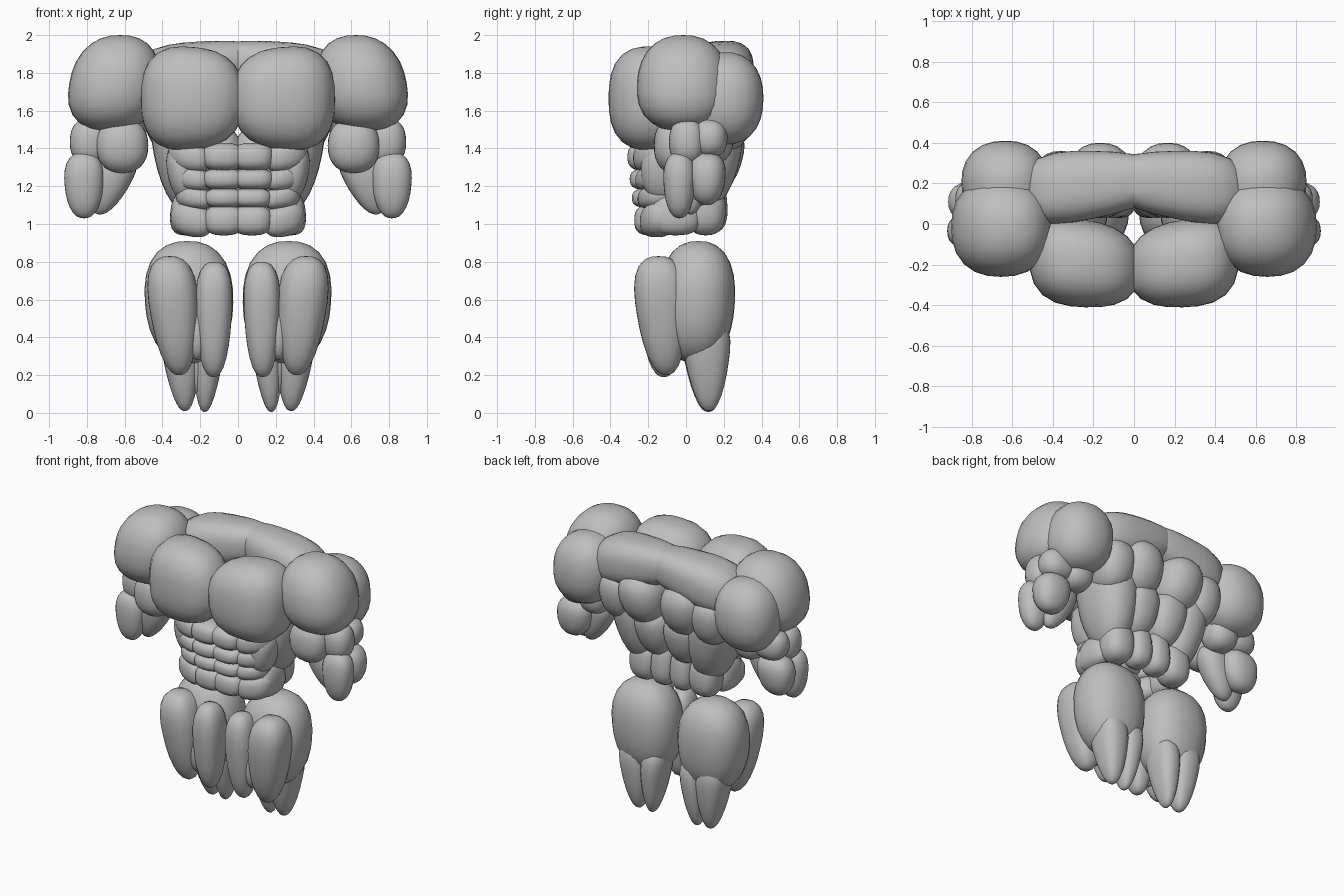
import bpy
import bmesh

cube = bpy.data.objects.get("Cube")
if cube:
    bpy.data.objects.remove(cube, do_unlink=True)

grey = bpy.data.materials.new("muscle grey")
grey.use_nodes = True
grey.diffuse_color = (0.52, 0.52, 0.52, 1)
bsdf = grey.node_tree.nodes["Principled BSDF"]
bsdf.inputs["Base Color"].default_value = grey.diffuse_color
bsdf.inputs["Roughness"].default_value = 0.7


def muscle(name, xs, ys, zs, power=2.4, taper=0.0, lean=(0, 0), axis=2):
    """Rounded blob fitted to a box, tapered and leaned along one axis, mirrored in x."""
    bm = bmesh.new()
    bmesh.ops.create_uvsphere(bm, u_segments=24, v_segments=14, radius=1)
    a, b = [i for i in range(3) if i != axis]
    for v in bm.verts:
        p = v.co / sum(abs(c) ** power for c in v.co) ** (1 / power)
        t = p[axis]
        p[a] = p[a] * (1 + taper * t) + lean[0] * t
        p[b] = p[b] * (1 + taper * t) + lean[1] * t
        v.co = p
    # Fit the shape to the wanted extents
    for i, (lo, hi) in enumerate((xs, ys, zs)):
        vals = [v.co[i] for v in bm.verts]
        low, span = min(vals), max(vals) - min(vals)
        for v in bm.verts:
            v.co[i] = lo + (v.co[i] - low) / span * (hi - lo)
    for f in bm.faces:
        f.smooth = True
    mesh = bpy.data.meshes.new(name)
    bm.to_mesh(mesh)
    bm.free()
    mesh.materials.append(grey)
    obj = bpy.data.objects.new(name, mesh)
    bpy.context.collection.objects.link(obj)
    # Parts crossing the middle are cut there, so both halves press together
    mirror = obj.modifiers.new("Mirror", 'MIRROR')
    mirror.use_bisect_axis[0] = xs[0] < 0
    mirror.use_mirror_merge = False


# Chest and shoulders
muscle("chest", (-.03, .515), (-.41, .03), (1.39, 1.94), 2.6, .08, (.12, 0), 0)
muscle("front_shoulder", (.41, .90), (-.26, .23), (1.49, 2.0), 2.35, -.06, (-.12, 0))
muscle("rear_shoulder", (.42, .85), (0, .41), (1.42, 1.91), 2.3, 0, (-.05, 0))
muscle("trapezius", (-.16, .56), (0, .36), (1.62, 1.97), 2.7, .25, (-.2, -.38), 0)

# Back
muscle("shoulder_blade", (0, .33), (.03, .40), (1.40, 1.78), 2.3, .1, (.05, .1))
muscle("outer_upper_back", (.22, .50), (.02, .36), (1.38, 1.74), 2.4, .15)
muscle("middle_back", (-.02, .25), (.03, .31), (1.16, 1.52), 2.4, .2, (.05, .15))
muscle("broad_back", (.13, .46), (-.14, .30), (1.05, 1.67), 2.3, .2, (.2, .08))
muscle("lower_back", (-.01, .16), (.03, .22), (.95, 1.26), 2.6, -.1)
muscle("rear_waist", (.13, .34), (.0, .21), (.94, 1.22), 2.6)

# Stomach: stacked rows with slanted side muscles
rows = ((1.28, 1.43, .19, .37), (1.18, 1.295, .19, .34),
        (1.085, 1.19, .18, .33), (.94, 1.10, .18, .355))
for n, (low, high, mid, side) in enumerate(rows, 1):
    front = -.31 + .012 * (n - 1)
    muscle(f"stomach_row_{n}", (-.03, mid), (front, -.10), (low, high), 2.8)
    muscle(f"side_stomach_{n}", (mid - .04, side), (front + .03, -.05),
           (low - .01, high + .015), 2.6, 0, (.3, .2), 0)
muscle("waist_side", (.20, .36), (-.19, .08), (.94, 1.17), 2.6, -.1)
muscle("rib_side", (.20, .38), (-.24, .0), (1.12, 1.42), 2.4, .1, (.2, 0))

# Arms
muscle("biceps", (.475, .75), (-.17, .04), (1.27, 1.56), 2.3)
muscle("outer_upper_arm", (.68, .89), (-.09, .10), (1.31, 1.56), 2.4)
muscle("triceps", (.64, .88), (.03, .22), (1.35, 1.56), 2.4)
muscle("inner_triceps", (.50, .72), (.02, .25), (1.32, 1.58), 2.4)
muscle("outer_forearm", (.71, .92), (-.12, .05), (1.03, 1.38), 2.4, .15)
muscle("rear_forearm", (.66, .915), (.01, .21), (1.10, 1.38), 2.4, .15, (-.1, 0))
muscle("inner_forearm", (.53, .79), (-.07, .12), (1.05, 1.40), 2.3, .3, (-.5, 0))

# Legs
muscle("thigh", (.025, .495), (-.14, .26), (.26, .91), 2.35, .06, (.04, .03))
muscle("outer_front_thigh", (.21, .48), (-.275, .01), (.20, .83), 2.5, .25, (.2, -.15))
muscle("inner_front_thigh", (.03, .225), (-.25, -.02), (.19, .80), 2.6, .2, (-.03, -.12))
muscle("middle_front_thigh", (.16, .27), (-.20, -.04), (.28, .59), 2.2)
muscle("outer_calf", (.195, .41), (-.02, .235), (.01, .52), 2.6, .4, (.15, -.08))
muscle("inner_calf", (.07, .24), (-.02, .23), (.005, .50), 2.6, .4, (-.2, -.08))
muscle("middle_calf", (.14, .27), (0, .17), (.09, .5), 2.3, .3, (0, -.1))
